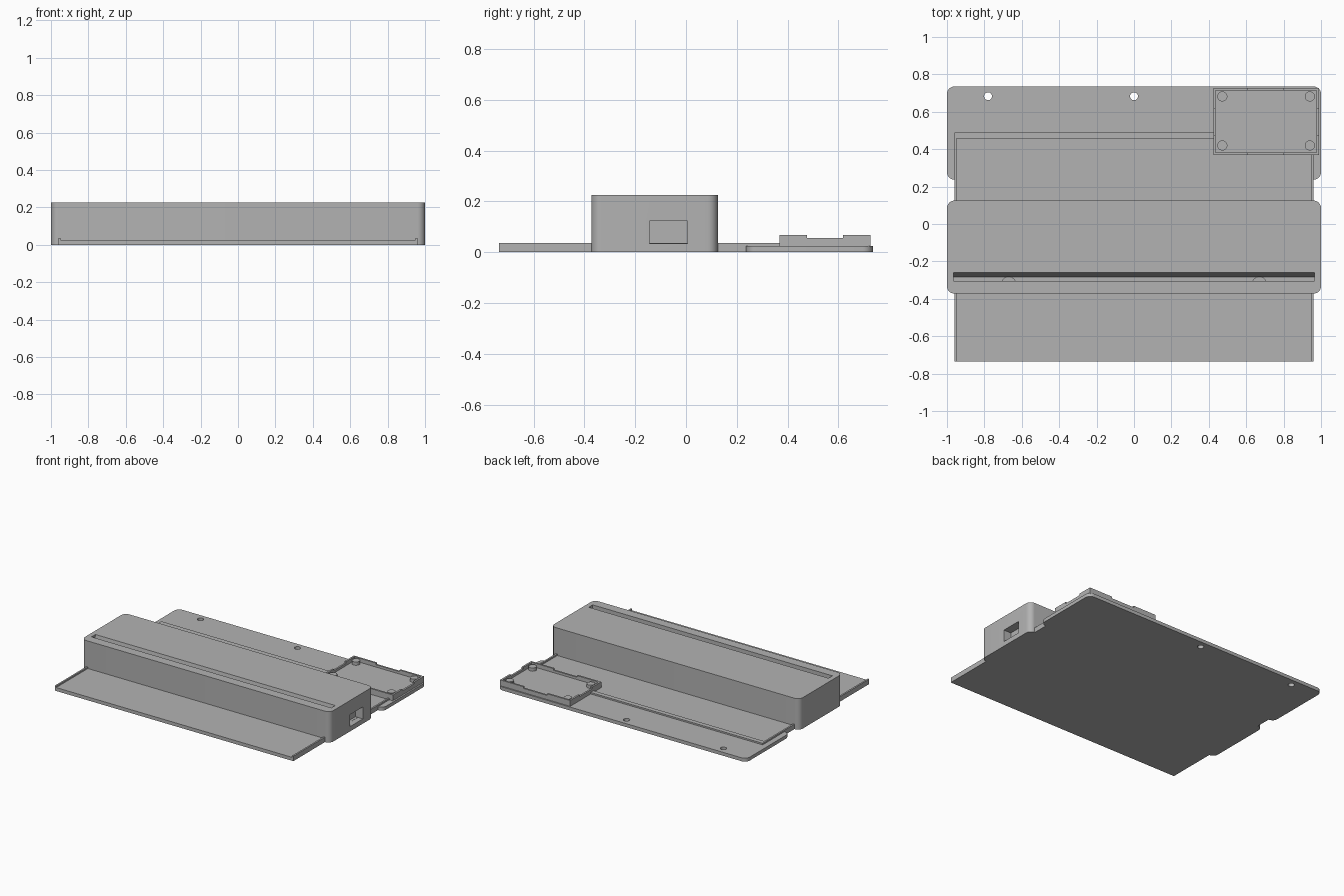
import bpy, bmesh, math

if "Cube" in bpy.data.objects:
    bpy.data.objects.remove(bpy.data.objects["Cube"])

grey = bpy.data.materials.new("plain grey")
grey.diffuse_color = (0.45, 0.45, 0.45, 1)
grey.use_nodes = True
grey.node_tree.nodes["Principled BSDF"].inputs["Base Color"].default_value = grey.diffuse_color


def prism(name, pts, lo, hi, axis="z"):
    """Extrude a 2D outline along z (points are x, y) or along x (points are y, z)."""
    put = (lambda a, b, t: (a, b, t)) if axis == "z" else (lambda a, b, t: (t, a, b))
    bm = bmesh.new()
    base = bm.faces.new([bm.verts.new(put(a, b, lo)) for a, b in pts])
    ext = bmesh.ops.extrude_face_region(bm, geom=[base])
    move = put(0, 0, hi - lo)
    bmesh.ops.translate(bm, vec=move, verts=[v for v in ext["geom"] if isinstance(v, bmesh.types.BMVert)])
    bmesh.ops.recalc_face_normals(bm, faces=bm.faces)
    me = bpy.data.meshes.new(name)
    bm.to_mesh(me)
    bm.free()
    me.materials.append(grey)
    ob = bpy.data.objects.new(name, me)
    bpy.context.collection.objects.link(ob)
    return ob


def rect(x0, x1, y0, y1):
    return [(x0, y0), (x1, y0), (x1, y1), (x0, y1)]


def rounded(x0, x1, y0, y1, r, n=8):
    pts = []
    for i, (cx, cy) in enumerate(rect(x0 + r, x1 - r, y0 + r, y1 - r)):
        for k in range(n + 1):
            a = math.pi + (i + k / n) * math.pi / 2
            pts.append((cx + r * math.cos(a), cy + r * math.sin(a)))
    return pts


def circle(cx, cy, r, n=32):
    return [(cx + r * math.cos(2 * math.pi * k / n), cy + r * math.sin(2 * math.pi * k / n)) for k in range(n)]


def block(name, x0, x1, y0, y1, z0, z1):
    return prism(name, rect(x0, x1, y0, y1), z0, z1)


def cut(target, cutters):
    """Subtract each cutter, then discard it."""
    bpy.context.view_layer.objects.active = target
    for c in cutters:
        c.hide_render = True
        m = target.modifiers.new("cut", "BOOLEAN")
        m.operation, m.solver, m.object = "DIFFERENCE", "EXACT", c
        bpy.ops.object.modifier_apply(modifier=m.name)
        bpy.data.objects.remove(c)


def smooth(ob):
    bpy.ops.object.select_all(action="DESELECT")
    ob.select_set(True)
    bpy.context.view_layer.objects.active = ob
    bpy.ops.object.shade_smooth_by_angle(angle=math.radians(30))


# Sliding tray with thin side rails and a rear ridge
block("tray_floor", -0.96, 0.96, -0.735, 0.49, 0, 0.025)
for s, side in ((-1, "left"), (1, "right")):
    xs = sorted((s * 0.96, s * 0.948))
    block(side + "_rail", xs[0], xs[1], -0.735, 0.456, 0, 0.036)
block("rear_ridge", -0.96, 0.96, 0.456, 0.49, 0, 0.036)

# Rear plate with screw holes
plate = prism("rear_plate", rounded(-1, 1, 0.237, 0.735, 0.04), 0, 0.025)
cut(plate, [prism("hole_cutter", circle(x, 0.683, 0.021), -0.1, 0.1) for x in (-0.78, 0)])
smooth(plate)

# Main housing: leaning slot on top, magnet pockets in its floor, side port
housing = prism("housing", rounded(-1, 1, -0.372, 0.125, 0.04), 0, 0.225)
slot = [(-0.305, 0.1), (-0.283, 0.1), (-0.26, 0.225), (-0.2545, 0.255), (-0.305, 0.255)]
cutters = [prism("slot_cutter", slot, -0.965, 0.965, "x")]
cutters += [prism("pocket_cutter", circle(x, -0.32, 0.037), 0.08, 0.105) for x in (-0.67, 0.67)]
cutters.append(block("port_cutter", 0.94, 1.1, -0.143, 0.006, 0.035, 0.122))
cut(housing, cutters)
smooth(housing)

# Small open case on the rear plate, walls notched mid-side
X0, X1, Y0, Y1 = 0.424, 0.988, 0.368, 0.726
case = block("case", X0, X1, Y0, Y1, 0.02, 0.067)
cut(case, [
    block("inside_cutter", X0 + 0.013, X1 - 0.013, Y0 + 0.013, Y1 - 0.013, 0.038, 0.1),
    block("side_notch_cutter", X0 - 0.1, X1 + 0.1, 0.477, 0.617, 0.055, 0.1),
    block("end_notch_cutter", 0.61, 0.80, Y0 - 0.1, Y1 + 0.1, 0.055, 0.1),
])

# Corner pegs inside the case
for x in (0.472, 0.94):
    for y in (0.42, 0.682):
        smooth(prism("case_peg", circle(x, y, 0.027), 0.03, 0.062))
